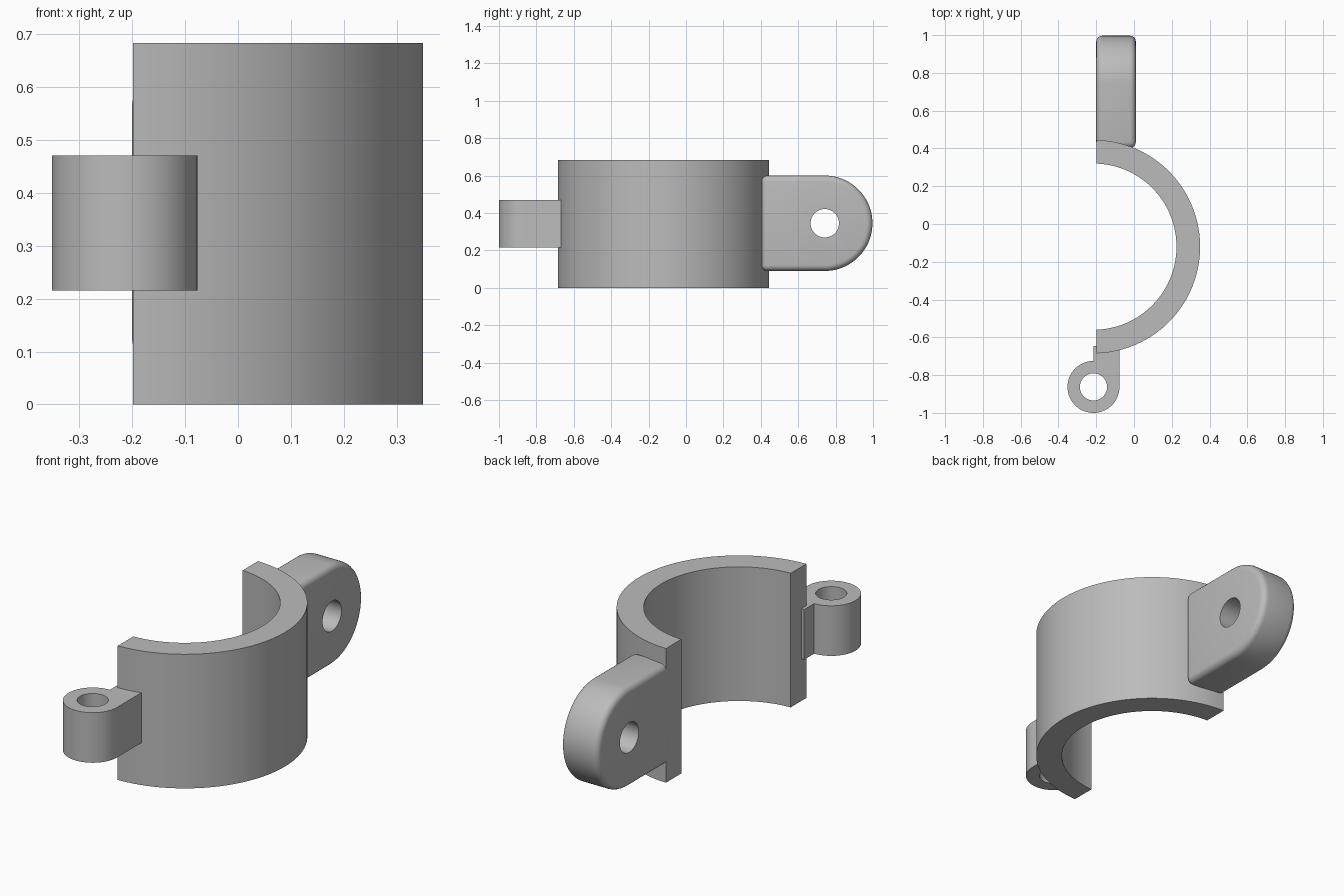
import bpy, bmesh
from math import acos, cos, sin, pi, radians
from mathutils import Matrix, Vector

if "Cube" in bpy.data.objects:
    bpy.data.objects.remove(bpy.data.objects["Cube"])

grey = bpy.data.materials.new("plain grey")
grey.use_nodes = True
grey.diffuse_color = (0.5, 0.5, 0.5, 1)
grey.node_tree.nodes["Principled BSDF"].inputs["Base Color"].default_value = (0.5, 0.5, 0.5, 1)


def arc(cx, cy, r, a, b, n):
    """Points on an arc from angle a to angle b."""
    return [(cx + r * cos(a + (b - a) * i / n), cy + r * sin(a + (b - a) * i / n))
            for i in range(n + 1)]


def extrude(name, outline, low, high, axis="z"):
    """Extrude a closed outline along z (outline in xy) or x (outline in yz)."""
    def place(p):
        return (p[0], p[1], low) if axis == "z" else (low, p[0], p[1])
    bm = bmesh.new()
    face = bm.faces.new([bm.verts.new(place(p)) for p in outline])
    grown = bmesh.ops.extrude_face_region(bm, geom=[face])
    step = Vector((0, 0, high - low)) if axis == "z" else Vector((high - low, 0, 0))
    bmesh.ops.translate(bm, vec=step,
                        verts=[v for v in grown["geom"] if isinstance(v, bmesh.types.BMVert)])
    bmesh.ops.recalc_face_normals(bm, faces=bm.faces)
    mesh = bpy.data.meshes.new(name)
    bm.to_mesh(mesh)
    bm.free()
    mesh.materials.append(grey)
    obj = bpy.data.objects.new(name, mesh)
    bpy.context.collection.objects.link(obj)
    return obj


def finish(obj, angle=30):
    """Apply the modifiers and smooth the curved faces."""
    bpy.ops.object.select_all(action="DESELECT")
    obj.select_set(True)
    bpy.context.view_layer.objects.active = obj
    for mod in list(obj.modifiers):
        bpy.ops.object.modifier_apply(modifier=mod.name)
    bpy.ops.object.shade_smooth_by_angle(angle=radians(angle))


def drill(obj, cutter):
    """Cut a hole and remove the cutter."""
    cutter.hide_render = True
    mod = obj.modifiers.new("hole", "BOOLEAN")
    mod.operation = "DIFFERENCE"
    mod.solver = "EXACT"
    mod.object = cutter
    finish(obj)
    bpy.data.objects.remove(cutter)


# Half ring, trimmed flat on its open side
cx, cy, cut = -0.215, -0.12, -0.198
outer, inner = 0.565, 0.44
ao, ai = acos((cut - cx) / outer), acos((cut - cx) / inner)
ring = extrude("half_ring", arc(cx, cy, outer, -ao, ao, 72) + arc(cx, cy, inner, ai, -ai, 72),
               0, 0.683)
finish(ring)

# Hinge knuckle with its arm running into the ring
hx, hy, hr = -0.2145, -0.8625, 0.1375
knuckle = extrude("hinge_knuckle",
                  arc(hx, hy, hr, pi / 2, 2 * pi, 54) + [(hx + hr, -0.645), (hx, -0.645)],
                  0.215, 0.47)
drill(knuckle, extrude("pin_cutter", arc(hx, hy, 0.072, 0, 2 * pi, 48)[:-1], 0.1, 0.6))

# Rounded clamp lug with a bolt hole
ly, lz, lr, back = 0.742, 0.345, 0.255, 0.403
lug = extrude("clamp_lug",
              arc(ly, lz, lr, -pi / 2, pi / 2, 48) + [(back, lz + lr), (back, lz - lr)],
              -0.2, 0.01, axis="x")
bevel = lug.modifiers.new("soft_edges", "BEVEL")
bevel.width = 0.032
bevel.segments = 5
bevel.limit_method = "ANGLE"
bevel.angle_limit = radians(40)
finish(lug)
drill(lug, extrude("bolt_cutter", arc(ly, lz, 0.076, 0, 2 * pi, 48)[:-1], -0.4, 0.2, axis="x"))
